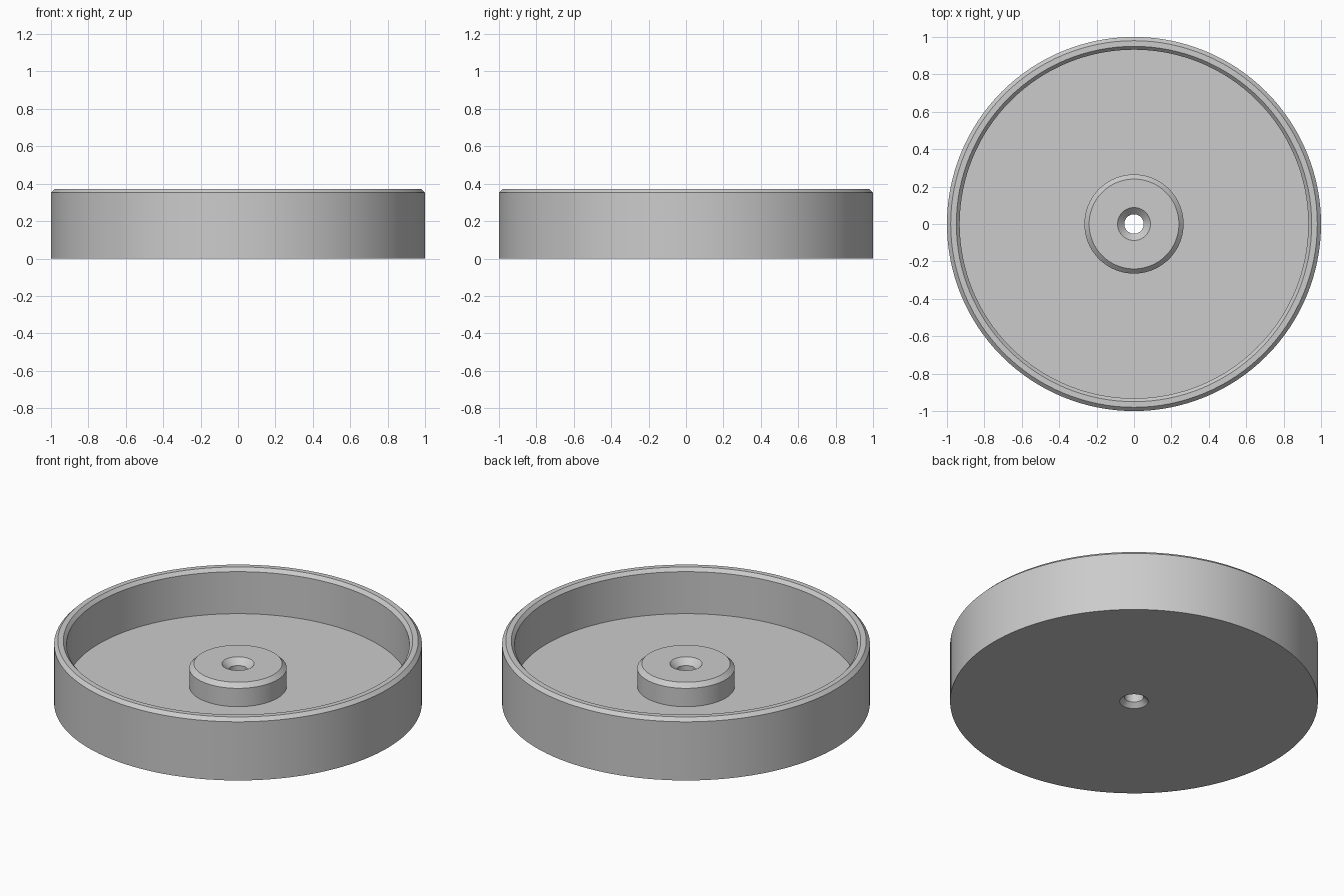
import bpy, bmesh, math

cube = bpy.data.objects.get("Cube")
if cube:
    bpy.data.objects.remove(cube, do_unlink=True)

SEGMENTS = 128

# Single grey material
grey = bpy.data.materials.new("light_grey")
grey.use_nodes = True
colour = (0.6, 0.6, 0.6, 1)
grey.diffuse_color = colour
grey.node_tree.nodes["Principled BSDF"].inputs["Base Color"].default_value = colour


def lathe(name, profile):
    """Turn a closed (radius, height) outline around the z axis."""
    bm = bmesh.new()
    verts = [bm.verts.new((r, 0, z)) for r, z in profile]
    edges = [bm.edges.new((v, verts[(i + 1) % len(verts)])) for i, v in enumerate(verts)]
    bmesh.ops.spin(bm, geom=verts + edges, cent=(0, 0, 0), axis=(0, 0, 1),
                   angle=math.tau, steps=SEGMENTS, use_merge=True)
    bmesh.ops.remove_doubles(bm, verts=bm.verts, dist=0.0001)
    bmesh.ops.recalc_face_normals(bm, faces=bm.faces)
    mesh = bpy.data.meshes.new(name)
    bm.to_mesh(mesh)
    bm.free()
    mesh.materials.append(grey)
    obj = bpy.data.objects.new(name, mesh)
    bpy.context.collection.objects.link(obj)
    bpy.ops.object.select_all(action='DESELECT')
    obj.select_set(True)
    bpy.context.view_layer.objects.active = obj
    bpy.ops.object.shade_smooth_by_angle(angle=math.radians(30))
    return obj


# Height levels
RIM, FLOOR, HUB = 0.372, 0.10, 0.235

# Chamfered outer rim, inside wall and floor
rim = [(1, 0), (1, RIM - 0.02), (0.98, RIM), (0.95, RIM), (0.932, RIM - 0.02), (0.932, FLOOR)]
# Raised hub with a chamfered top edge
hub = [(0.265, FLOOR), (0.265, HUB - 0.025), (0.24, HUB)]
# Through hole, countersunk at both ends
bore = [(0.088, HUB), (0.052, HUB - 0.036), (0.052, 0.026), (0.078, 0)]

lathe("round_tray_with_hub", rim + hub + bore)
